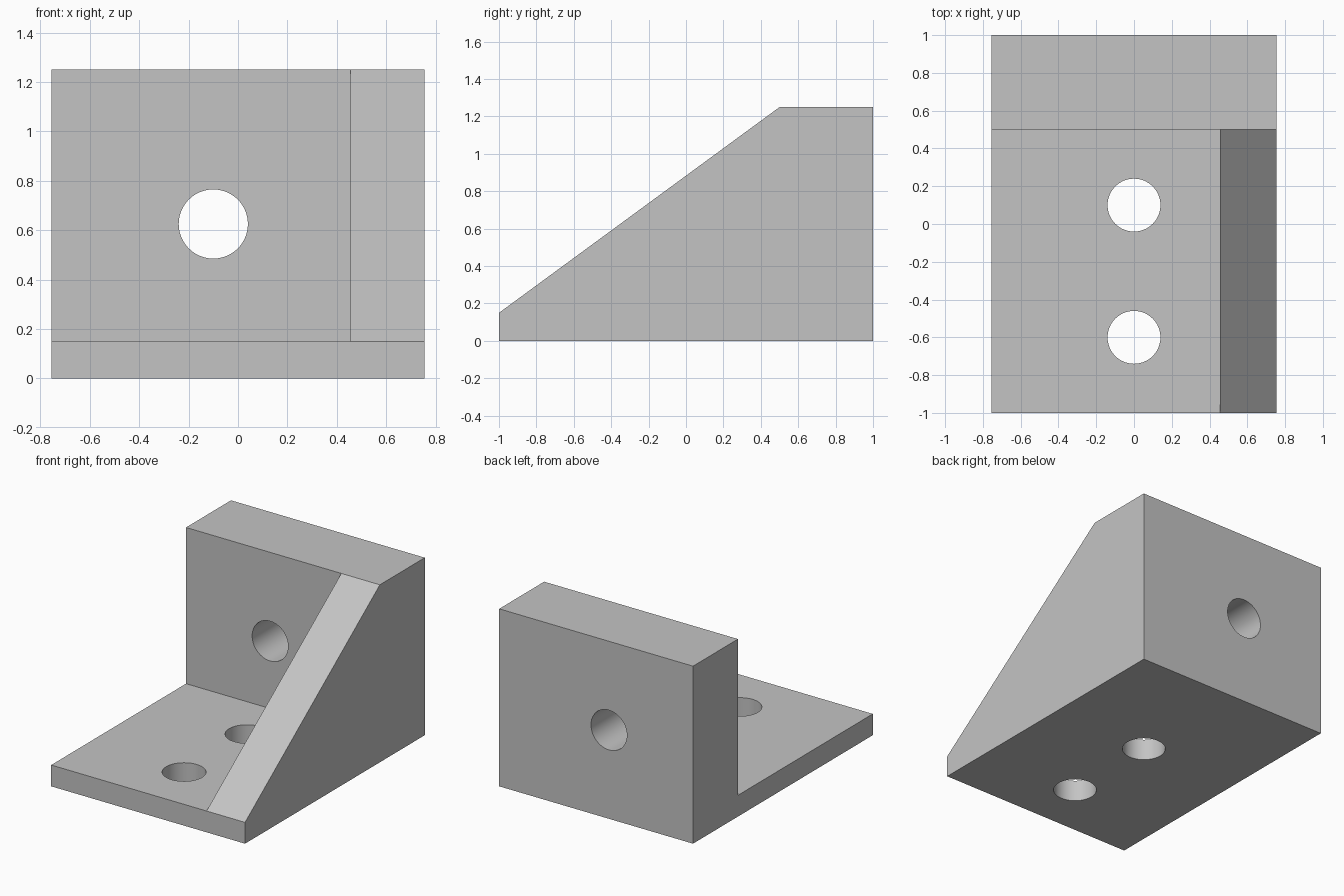
import bpy
import bmesh
import math

cube = bpy.data.objects.get("Cube")
if cube:
    bpy.data.objects.remove(cube, do_unlink=True)

HALF_W, BASE_T, HEIGHT = 0.755, 0.15, 1.25
WALL_Y, GUSSET_X, HOLE_R = 0.5, 0.455, 0.14

grey = bpy.data.materials.new("plain grey")
grey.use_nodes = True
colour = (0.55, 0.55, 0.55, 1)
grey.diffuse_color = colour
grey.node_tree.nodes["Principled BSDF"].inputs["Base Color"].default_value = colour


def extrude_profile(name, profile, x0, x1):
    """Solid made by sweeping a (y, z) outline from x0 to x1."""
    bm = bmesh.new()
    face = bm.faces.new([bm.verts.new((x0, y, z)) for y, z in profile])
    swept = bmesh.ops.extrude_face_region(bm, geom=[face])["geom"]
    moved = [v for v in swept if isinstance(v, bmesh.types.BMVert)]
    bmesh.ops.translate(bm, verts=moved, vec=(x1 - x0, 0, 0))
    bmesh.ops.recalc_face_normals(bm, faces=bm.faces)
    mesh = bpy.data.meshes.new(name)
    bm.to_mesh(mesh)
    bm.free()
    obj = bpy.data.objects.new(name, mesh)
    bpy.context.collection.objects.link(obj)
    return obj


def cut(target, cutter):
    """Subtract the cutter from the target, then discard it."""
    mod = target.modifiers.new("cut", "BOOLEAN")
    mod.operation = "DIFFERENCE"
    mod.solver = "EXACT"
    mod.object = cutter
    bpy.ops.object.select_all(action="DESELECT")
    bpy.context.view_layer.objects.active = target
    target.select_set(True)
    bpy.ops.object.modifier_apply(modifier=mod.name)
    bpy.data.objects.remove(cutter, do_unlink=True)


def drill(target, location, tilt=0):
    bpy.ops.mesh.primitive_cylinder_add(vertices=64, radius=HOLE_R, depth=1.2,
                                        location=location, rotation=(tilt, 0, 0))
    cut(target, bpy.context.object)


# Full-width side outline: base, wall and sloping gusset
bracket = extrude_profile(
    "angle_bracket",
    [(-1, 0), (1, 0), (1, HEIGHT), (WALL_Y, HEIGHT), (-1, BASE_T)],
    -HALF_W, HALF_W)
bracket.data.materials.append(grey)

# Open pocket, leaving the gusset on the left side only
pocket = extrude_profile(
    "pocket_cutter",
    [(-2, BASE_T), (WALL_Y, BASE_T), (WALL_Y, 2), (-2, 2)],
    -1, GUSSET_X)
cut(bracket, pocket)

# Two bolt holes in the base, one through the wall
for y in (0.1, -0.6):
    drill(bracket, (0, y, 0))
drill(bracket, (-0.1, 0.75, HEIGHT / 2), math.radians(90))

# Smooth bores, sharp edges elsewhere
bpy.ops.object.select_all(action="DESELECT")
bracket.select_set(True)
bpy.context.view_layer.objects.active = bracket
bpy.ops.object.shade_smooth_by_angle(angle=math.radians(30))
